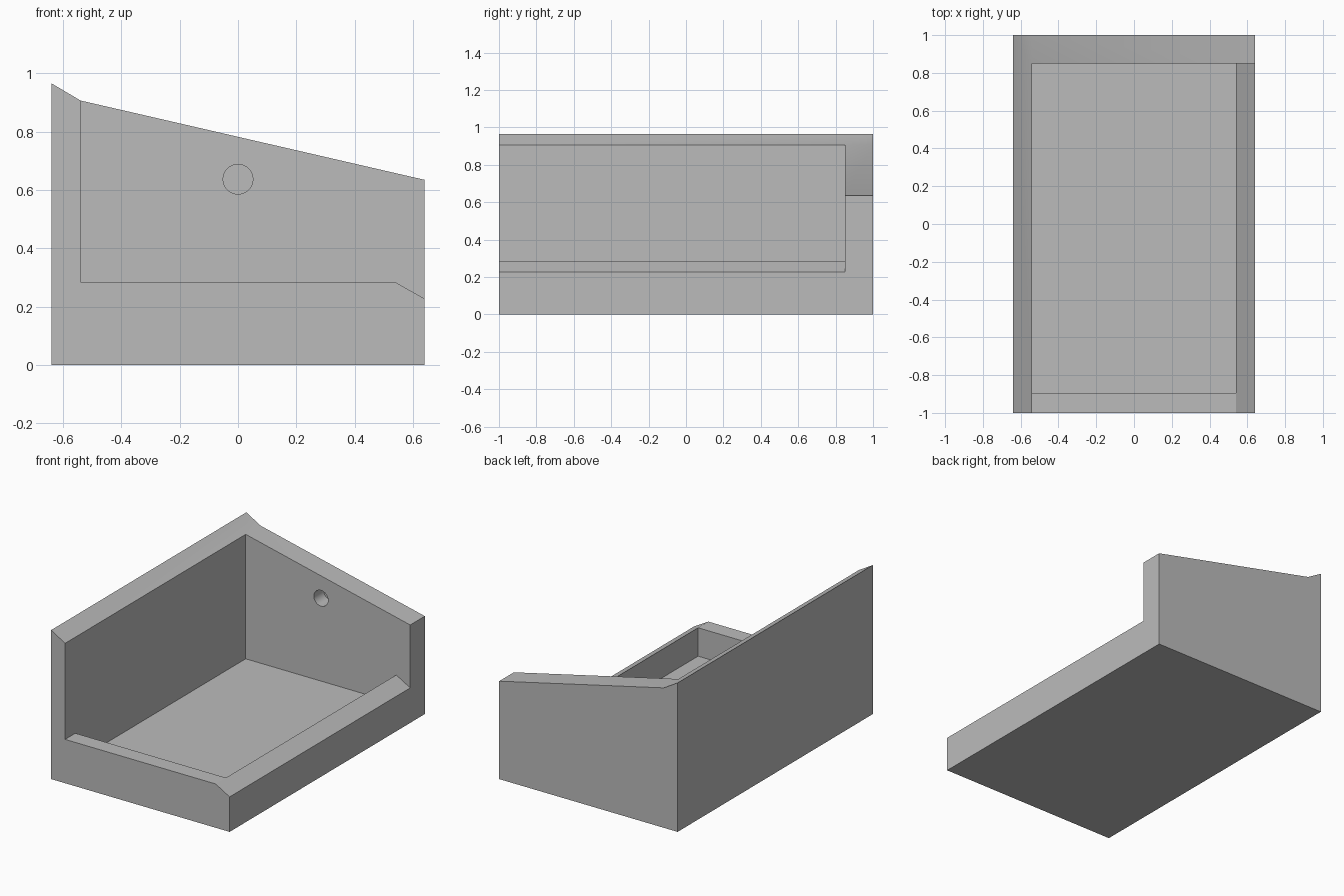
import bpy
import bmesh
from mathutils import Matrix, Vector

cube = bpy.data.objects.get("Cube")
if cube:
    bpy.data.objects.remove(cube, do_unlink=True)

GREY = (0.5, 0.5, 0.5, 1.0)
grey = bpy.data.materials.new("plain grey")
grey.use_nodes = True
grey.diffuse_color = GREY
grey.node_tree.nodes["Principled BSDF"].inputs["Base Color"].default_value = GREY


def make_object(name, bm):
    bmesh.ops.recalc_face_normals(bm, faces=bm.faces)
    mesh = bpy.data.meshes.new(name)
    bm.to_mesh(mesh)
    bm.free()
    mesh.materials.append(grey)
    obj = bpy.data.objects.new(name, mesh)
    bpy.context.collection.objects.link(obj)
    return obj


def extrude_profile(name, points, y0, y1):
    """Prism from an outline in x and z, running from y0 to y1."""
    bm = bmesh.new()
    face = bm.faces.new([bm.verts.new((x, y0, z)) for x, z in points])
    new = bmesh.ops.extrude_face_region(bm, geom=[face])["geom"]
    verts = [v for v in new if isinstance(v, bmesh.types.BMVert)]
    bmesh.ops.translate(bm, verts=verts, vec=Vector((0, y1 - y0, 0)))
    return make_object(name, bm)


def cut(target, cutter):
    cutter.hide_render = True
    mod = target.modifiers.new(cutter.name, 'BOOLEAN')
    mod.operation = 'DIFFERENCE'
    mod.solver = 'EXACT'
    mod.object = cutter
    bpy.context.view_layer.objects.active = target
    bpy.ops.object.modifier_apply(modifier=mod.name)
    bpy.data.objects.remove(cutter, do_unlink=True)


HALF, INNER = 0.64, 0.54
BACK = 0.85          # inner face of the back wall
LIP, FLOOR = 0.284, 0.10

# Solid block with the sloping top of the side and back walls
body = extrude_profile("open_tray", [
    (-HALF, 0), (HALF, 0), (HALF, 0.635), (-INNER, 0.907), (-HALF, 0.966)], -1, 1)

# Opening above the low lips; the side lip slopes down outwards
cut(body, extrude_profile("opening_cutter", [
    (-INNER, LIP), (INNER, LIP), (INNER + 0.2, LIP - 0.114),
    (INNER + 0.2, 1.2), (-INNER, 1.2)], -1.2, BACK))

# Recess down to the floor
cut(body, extrude_profile("recess_cutter", [
    (-INNER, FLOOR), (INNER, FLOOR), (INNER, 0.5), (-INNER, 0.5)], -0.895, BACK))

# Blind round hole in the back wall
bm = bmesh.new()
bmesh.ops.create_cone(bm, cap_ends=True, segments=48, radius1=0.051, radius2=0.051,
                      depth=0.2, matrix=Matrix.Translation((0, BACK, 0.637))
                      @ Matrix.Rotation(1.5707963, 4, 'X'))
cut(body, make_object("hole_cutter", bm))

# Smooth hole wall, sharp edges elsewhere
bpy.ops.object.select_all(action='DESELECT')
body.select_set(True)
bpy.context.view_layer.objects.active = body
bpy.ops.object.shade_smooth_by_angle(angle=0.5)
